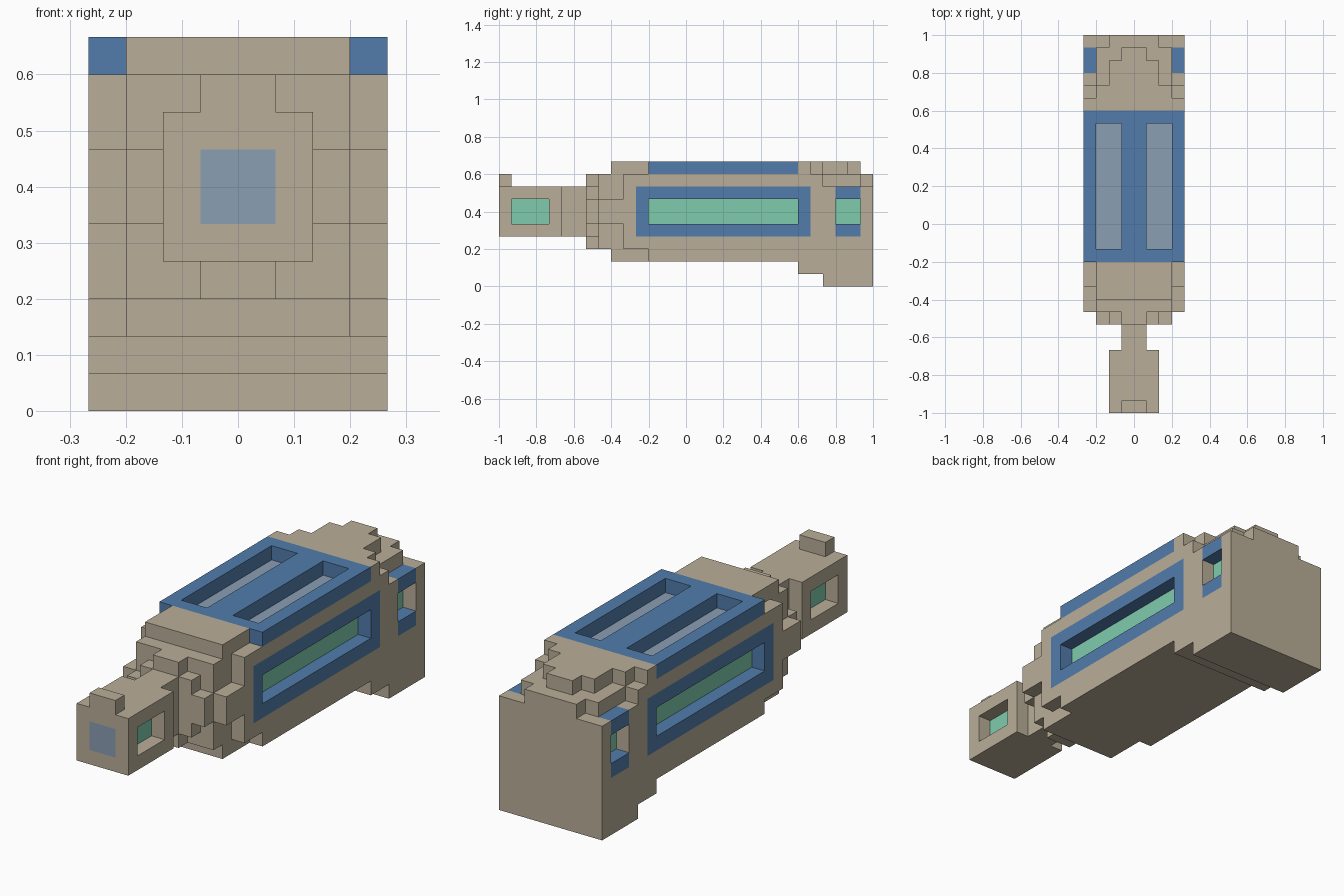
import bpy, bmesh

if "Cube" in bpy.data.objects:
    bpy.data.objects.remove(bpy.data.objects["Cube"])

U = 1 / 15          # size of one block
blocks = {}         # (x, y, z) -> (part, colour)

COLOURS = {
    "tan_hull": (0.485, 0.423, 0.314, 1),
    "blue_frame": (0.084, 0.202, 0.413, 1),
    "teal_glass": (0.209, 0.597, 0.413, 1),
    "grey_blue_glass": (0.254, 0.342, 0.456, 1),
}
NAMES = list(COLOURS)
MATS = []
for n, c in COLOURS.items():
    m = bpy.data.materials.new(n)
    m.diffuse_color = c
    m.use_nodes = True
    m.node_tree.nodes["Principled BSDF"].inputs["Base Color"].default_value = m.diffuse_color
    MATS.append(m)
TAN, BLUE, TEAL, GREY = range(4)


def fill(part, x, y, z, colour=TAN):
    """Fill a range of blocks on both sides (x is a distance from the centre).
    part None carves the blocks away."""
    for i in range(*x):
        for j in range(*y):
            for k in range(*z):
                for p in ((i, j, k), (-1 - i, j, k)):
                    if part is None:
                        blocks.pop(p, None)
                    else:
                        blocks[p] = (part, colour)


# Cockpit with nub, front lens and recessed side windows
fill("cockpit", (0, 2), (-15, -10), (4, 8))
fill("cockpit_nub", (0, 1), (-15, -14), (8, 9))
fill("cockpit", (0, 1), (-15, -14), (5, 7), GREY)
fill("cockpit_window", (0, 1), (-14, -11), (5, 7), TEAL)
fill(None, (1, 2), (-14, -11), (5, 7))

# Neck and stepped collar
fill("neck", (0, 1), (-10, -8), (4, 8))
for half_width, z in ((1, (3, 9)), (2, (4, 8)), (3, (5, 7))):
    fill("collar", (0, half_width), (-8, -7), z)
fill("collar", (0, 3), (-7, -5), (3, 9))
fill("collar", (0, 4), (-7, -5), (5, 7))

# Main hull
fill("hull", (0, 4), (-5, 11), (3, 9))
fill("hull", (0, 3), (-6, -3), (2, 3))
fill("hull", (0, 4), (-3, 9), (2, 3))

# Roof: front plate, then blue frame with two recessed skylights
fill("front_roof", (0, 3), (-6, -3), (9, 10))
fill("roof_frame", (0, 4), (-3, 9), (9, 10), BLUE)
fill(None, (1, 3), (-2, 8), (9, 10))
fill("skylight", (1, 3), (-2, 8), (8, 9), GREY)

# Long side windows in blue frames
fill("side_frame", (3, 4), (-4, 10), (4, 8), BLUE)
fill(None, (3, 4), (-3, 9), (5, 7))
fill("side_window", (2, 3), (-3, 9), (5, 7), TEAL)

# Tail: deep lower block and stepped roof
fill("tail", (0, 4), (9, 11), (1, 3))
fill("tail", (0, 4), (11, 15), (0, 8))
fill("tail_deck", (0, 3), (11, 14), (8, 9))
fill("tail_deck", (0, 2), (14, 15), (8, 9))
for half_width, end in ((4, 10), (3, 11), (2, 13), (1, 14)):
    fill("tail_roof", (0, half_width), (9, end), (9, 10))

# Small tail windows with blue sill and lintel
fill("tail_frame", (3, 4), (12, 14), (4, 8), BLUE)
fill(None, (3, 4), (12, 14), (5, 7))
fill("tail_window", (2, 3), (12, 14), (5, 7), TEAL)


def build(part):
    """Make one object from the exposed sides of the blocks of a part."""
    bm = bmesh.new()
    verts = {}

    def vert(p):
        if p not in verts:
            verts[p] = bm.verts.new([c * U for c in p])
        return verts[p]

    for pos, (owner, colour) in blocks.items():
        if owner != part:
            continue
        for axis in range(3):
            for side in (0, 1):
                near = list(pos)
                near[axis] += 2 * side - 1
                if tuple(near) in blocks:
                    continue
                corners = []
                for a, b in ((0, 0), (1, 0), (1, 1), (0, 1)):
                    q = list(pos)
                    q[axis] += side
                    q[(axis + 1) % 3] += a
                    q[(axis + 2) % 3] += b
                    corners.append(vert(tuple(q)))
                if not side:
                    corners.reverse()
                bm.faces.new(corners).material_index = colour
    # Join flat neighbours of the same colour
    bmesh.ops.dissolve_limit(bm, angle_limit=0.01, verts=bm.verts[:],
                             edges=bm.edges[:], delimit={'MATERIAL'})
    mesh = bpy.data.meshes.new(part)
    bm.to_mesh(mesh)
    bm.free()
    for m in MATS:
        mesh.materials.append(m)
    bpy.context.collection.objects.link(bpy.data.objects.new(part, mesh))


for part in sorted({owner for owner, _ in blocks.values()}):
    build(part)
